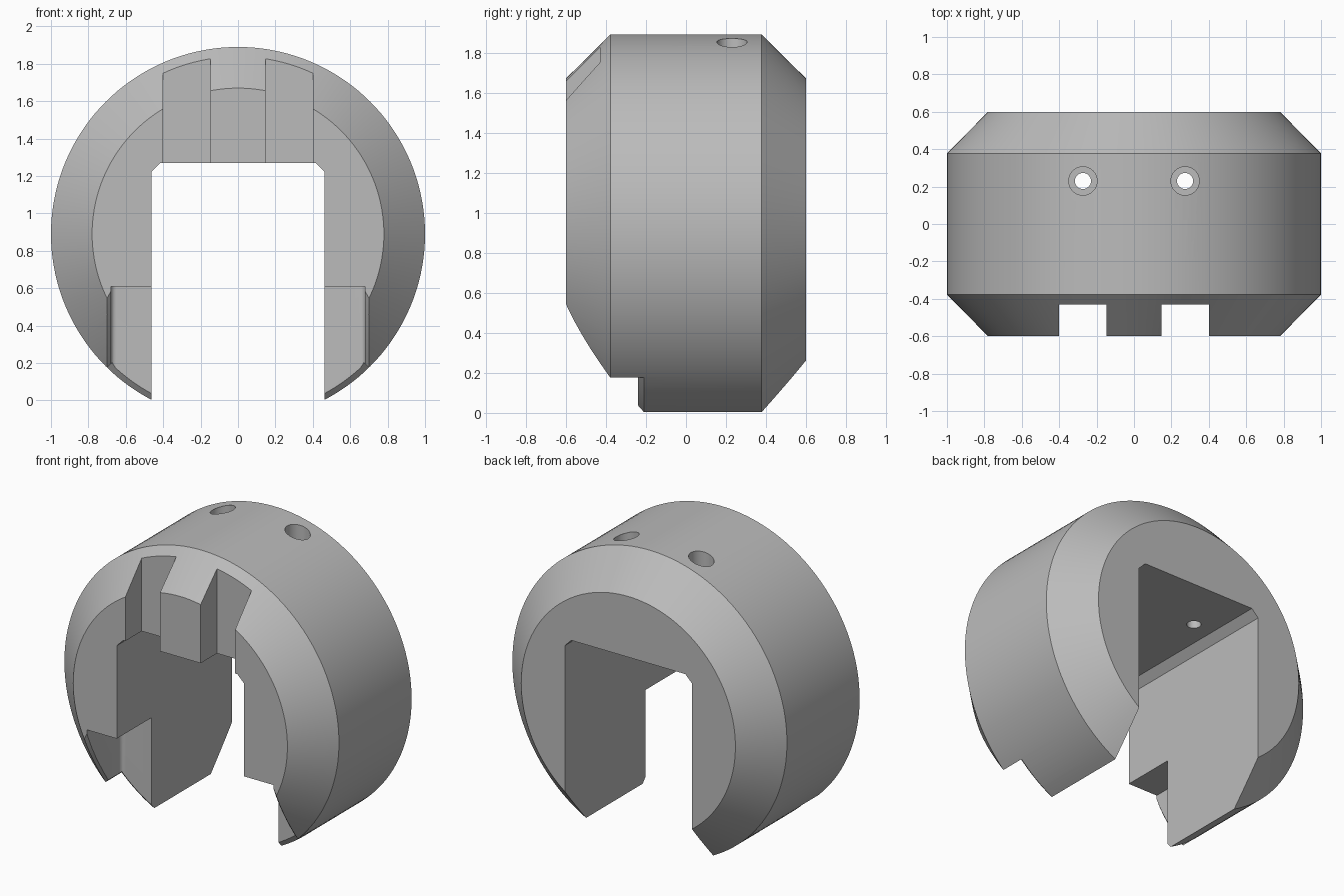
import bpy, bmesh
from math import sin, cos, pi, sqrt, asin

cube = bpy.data.objects.get("Cube")
if cube:
    bpy.data.objects.remove(cube, do_unlink=True)

AXIS_Z = 0.89      # height of the ring axis
SEGMENTS = 144

grey = bpy.data.materials.new("plain grey")
grey.use_nodes = True
grey.diffuse_color = (0.5, 0.5, 0.5, 1)
grey.node_tree.nodes["Principled BSDF"].inputs["Base Color"].default_value = (0.5, 0.5, 0.5, 1)


def loft(name, rings):
    """Solid skinned through rings of equal point count, capped at both ends."""
    bm = bmesh.new()
    rows = [[bm.verts.new(p) for p in ring] for ring in rings]
    n = len(rows[0])
    for a, b in zip(rows, rows[1:]):
        for i in range(n):
            j = (i + 1) % n
            bm.faces.new((a[i], a[j], b[j], b[i]))
    bm.faces.new(rows[0])
    bm.faces.new(rows[-1])
    bmesh.ops.recalc_face_normals(bm, faces=bm.faces)
    mesh = bpy.data.meshes.new(name)
    bm.to_mesh(mesh)
    bm.free()
    mesh.materials.append(grey)
    obj = bpy.data.objects.new(name, mesh)
    bpy.context.collection.objects.link(obj)
    return obj


def box(name, x0, x1, y0, y1, z0, z1):
    base = [(x0, y0), (x1, y0), (x1, y1), (x0, y1)]
    return loft(name, [[(x, y, z) for x, y in base] for z in (z0, z1)])


def circle(r, n):
    return [(r * cos(2 * pi * i / n), r * sin(2 * pi * i / n)) for i in range(n)]


def cut(cutter):
    mod = body.modifiers.new("cut", 'BOOLEAN')
    mod.operation = 'DIFFERENCE'
    mod.solver = 'EXACT'
    mod.object = cutter
    bpy.context.view_layer.objects.active = body
    bpy.ops.object.modifier_apply(modifier=mod.name)
    bpy.data.objects.remove(cutter, do_unlink=True)


def outer_radius(y):
    return 1 - max(0, abs(y) - 0.378) * 0.22 / 0.222


def lower_z(x, y):
    return AXIS_Z - sqrt(outer_radius(y) ** 2 - x * x)


# Round body with bevelled ends
body = loft("clamp_body", [[(x, y, z + AXIS_Z) for x, z in circle(outer_radius(y), SEGMENTS)]
                           for y in (-0.6, -0.378, 0.378, 0.6)])

# Open slot with clipped upper corners
half = [(0.463, -0.3), (0.463, 1.222), (0.415, 1.27)]
slot = half + [(-x, z) for x, z in reversed(half)]
cut(loft("slot_cutter", [[(x, y, z) for x, z in slot] for y in (-0.8, 0.8)]))

# Front leg pockets with rounded inner corners
half = [(0.68, -0.8)] + [(0.65 + 0.03 * cos(a), -0.27 + 0.03 * sin(a))
                         for a in (pi / 2 * i / 6 for i in range(7))]
pocket = half + [(-x, y) for x, y in reversed(half)]
cut(loft("pocket_cutter", [[(x, y, z) for x, y in pocket] for z in (-0.3, 0.61)]))

for s in (-1, 1):
    # Top front notches
    cut(box("notch_cutter", *sorted((s * 0.148, s * 0.4)), -0.8, -0.43, 1.2, 2.1))

    # Small bevel along the bottom edge of each leg
    a0, a1 = asin(0.42), asin(0.7)
    section = [(1.02, -0.19), (0.96, -0.25), (1.02, -0.25)]
    rings = []
    for i in range(17):
        a = a0 + (a1 - a0) * i / 16
        rings.append([(s * r * sin(a), y, AXIS_Z - r * cos(a)) for r, y in section])
    cut(loft("leg_bevel_cutter", rings))

    # Small bevel along the outer edge of each pocket wall
    rings = []
    for y in (-0.245, -0.378, -0.42, -0.46, -0.5, -0.54, -0.58, -0.601):
        edge, mid = lower_z(0.68, y), lower_z(0.7, y)
        drop = mid - edge
        tri = [(0.67, mid + 1.5 * drop), (0.73, mid - 1.5 * drop), (0.67, edge - 0.1)]
        rings.append([(s * x, y, z) for x, z in tri])
    cut(loft("wall_bevel_cutter", rings))

    # Counterbored screw holes
    for r, z0 in ((0.043, 1.1), (0.076, 1.45)):
        cut(loft("hole_cutter", [[(x + s * 0.273, y + 0.23, z) for x, y in circle(r, 40)]
                                 for z in (z0, 2.1)]))

bpy.ops.object.select_all(action='DESELECT')
body.select_set(True)
bpy.context.view_layer.objects.active = body
bpy.ops.object.shade_smooth_by_angle(angle=0.4)
